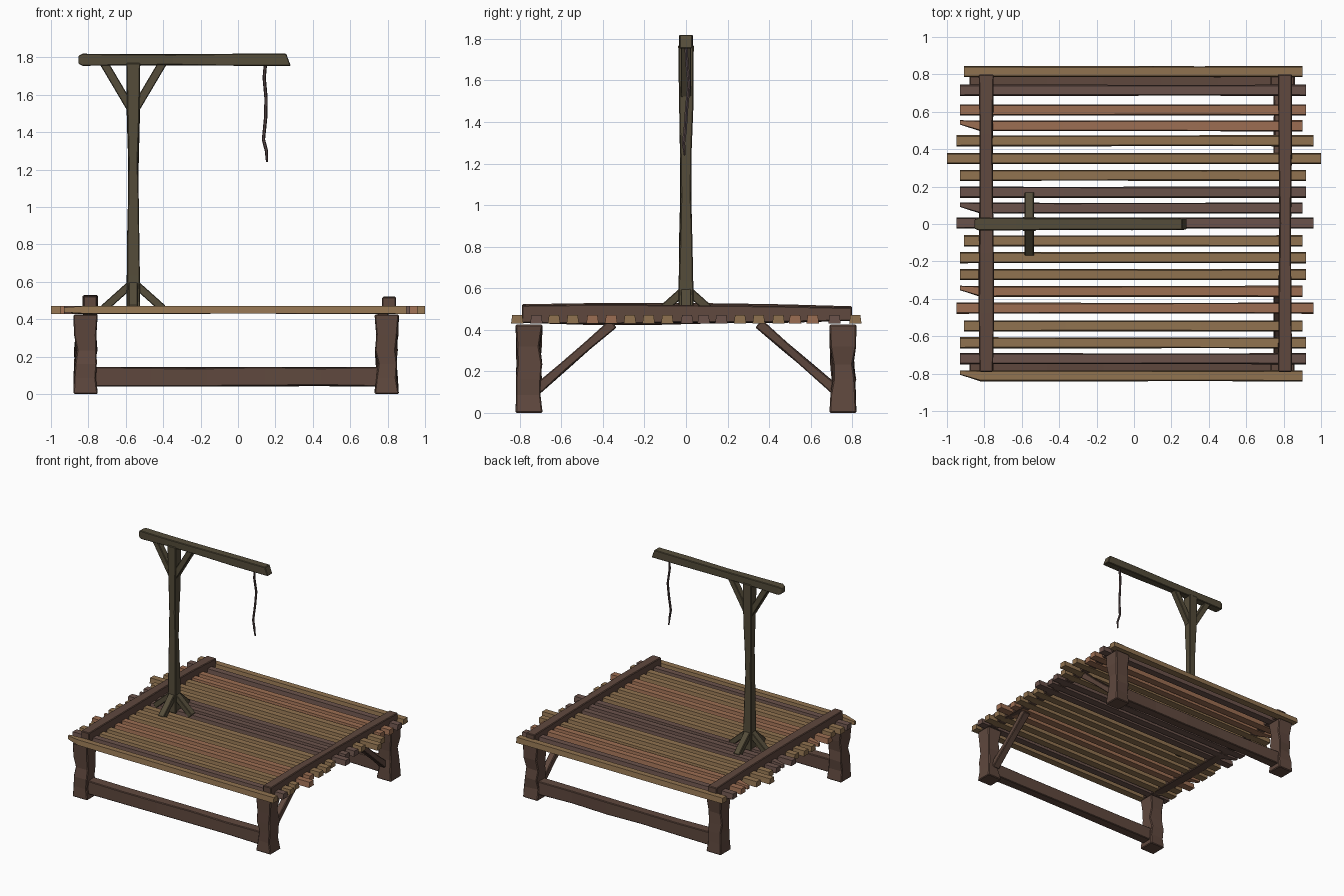
import bpy, bmesh, math, random
from mathutils import Vector

if "Cube" in bpy.data.objects:
    bpy.data.objects.remove(bpy.data.objects["Cube"])

random.seed(7)


def material(name, rgb):
    m = bpy.data.materials.new(name)
    m.diffuse_color = (*rgb, 1)
    m.use_nodes = True
    m.node_tree.nodes["Principled BSDF"].inputs["Base Color"].default_value = m.diffuse_color
    return m


DARK = material("dark_wood", (0.115, 0.065, 0.048, 1)[:3])
OLIVE = material("weathered_wood", (0.09, 0.073, 0.042))
TAN = material("tan_wood", (0.28, 0.17, 0.08))
RUST = material("orange_wood", (0.33, 0.155, 0.085))
DUSK = material("brown_wood", (0.145, 0.085, 0.07))
ROPE = material("rope", (0.09, 0.06, 0.06))


def timber(name, p0, p1, w, h, mat, stations=((0, 1, 1), (1, 1, 1)), side=None,
           hew=0.0, taper=1.0, slide=0.0, bevel=0.005):
    """Hewn beam from p0 to p1; stations are (t, width scale, height scale).
    hew insets corners at random, taper narrows the top face, slide shifts narrowed stations."""
    p0, p1 = Vector(p0), Vector(p1)
    d = (p1 - p0).normalized()
    s = Vector(side or (0, 1, 0))
    s = (s - d * s.dot(d)).normalized()
    u = s.cross(d) if s.cross(d).z >= 0 else d.cross(s)
    bm = bmesh.new()
    rings = []
    for t, sw, sh in stations:
        c = p0.lerp(p1, t) + s * (w / 2 * (1 - sw) * slide)
        ring = []
        for a, b in ((-1, -1), (1, -1), (1, 1), (-1, 1)):
            k = taper if b > 0 else 1
            inner = 0.02 < t < 0.98
            ia = random.uniform(0, hew) if inner else 0
            ib = random.uniform(0, hew) if inner else 0
            ring.append(bm.verts.new(c + s * a * k * (w / 2 * sw - ia) + u * b * (h / 2 * sh - ib)))
        rings.append(ring)
    for r, q in zip(rings, rings[1:]):
        for i in range(4):
            j = (i + 1) % 4
            bm.faces.new((r[i], r[j], q[j], q[i]))
    bm.faces.new(rings[0])
    bm.faces.new(rings[-1])
    bmesh.ops.recalc_face_normals(bm, faces=bm.faces[:])
    me = bpy.data.meshes.new(name)
    bm.to_mesh(me)
    bm.free()
    ob = bpy.data.objects.new(name, me)
    bpy.context.collection.objects.link(ob)
    me.materials.append(mat)
    if bevel:
        b = ob.modifiers.new("worn_edges", 'BEVEL')
        b.width, b.segments, b.limit_method = bevel, 1, 'ANGLE'
        b.angle_limit = math.radians(50)
    return ob


def even(n):
    return [(i / n, 1, 1) for i in range(n + 1)]


# Corner legs, with axe-cut corners
for x, sx in ((-0.815, "left"), (0.795, "right")):
    for y, sy in ((-0.755, "front"), (0.755, "back")):
        timber(f"{sy}_{sx}_leg", (x, y, 0), (x, y, 0.425), 0.13, 0.13, DARK,
               [(t, 1, 1) for t in (0, 0.2, 0.38, 0.55, 0.75, 1)], hew=0.02, bevel=0.006)

# Low rails between legs, front and back
for y, sy in ((-0.755, "front"), (0.755, "back")):
    timber(f"{sy}_rail", (-0.77, y, 0.093), (0.75, y, 0.093), 0.08, 0.105, DARK, even(5), hew=0.006)

# Diagonal braces under the right side
for k, sy in ((-1, "front"), (1, "back")):
    timber(f"{sy}_leg_brace", (0.775, k * 0.72, 0.11), (0.775, k * 0.35, 0.43), 0.06, 0.05, DARK,
           even(3), side=(1, 0, 0), hew=0.006)

# Deck planks: (y, length style, colour); style 3 has a split left end
STYLES = ((-0.91, 0.90), (-0.93, 0.92), (-0.95, 0.96), (-0.93, 0.90), (-1.0, 1.0))
PLANKS = [(0.815, 0, TAN), (0.715, 1, DUSK), (0.61, 1, RUST), (0.525, 3, RUST), (0.445, 2, TAN),
          (0.35, 4, TAN), (0.26, 1, TAN), (0.17, 1, DUSK), (0.085, 3, DUSK), (0.005, 2, DUSK),
          (-0.09, 0, TAN), (-0.18, 1, TAN), (-0.27, 1, TAN), (-0.36, 3, RUST), (-0.45, 2, RUST),
          (-0.545, 0, TAN), (-0.635, 1, TAN), (-0.72, 1, DUSK), (-0.812, 3, TAN)]
for i, (y, style, mat) in enumerate(PLANKS):
    x0, x1 = STYLES[style]
    st = [(0, 1, 1), (0.3, 1, 1), (0.7, 1, 1), (1, 1, 1)]
    if style == 3:
        st[0:1] = [(0, 0.4, 0.6), (0.06, 1, 1)]
    timber(f"plank_{i + 1}", (x0, y, 0.45), (x1, y, 0.45), 0.06, 0.042, mat, st,
           hew=0.002, taper=0.8, slide=1, bevel=0)

# Cross battens clamping the plank ends
timber("left_batten", (-0.79, -0.79, 0.478), (-0.79, 0.80, 0.478), 0.085, 0.1, DARK,
       [(0, 0.85, 0.9), (0.2, 1, 1.1), (0.4, 1, 1.12), (0.6, 0.95, 1), (0.8, 0.9, 0.9), (1, 0.95, 0.7)],
       side=(1, 0, 0), hew=0.006)
timber("right_batten", (0.808, -0.79, 0.475), (0.808, 0.80, 0.475), 0.075, 0.09, DARK,
       [(0, 1, 0.95), (0.25, 1, 1.1), (0.5, 0.9, 1), (0.75, 1, 0.9), (1, 1, 0.7)],
       side=(1, 0, 0), hew=0.006)

# Upright post, thinned in the middle
PX = -0.56
timber("post", (PX, 0, 0.45), (PX, 0, 1.77), 0.075, 0.075, OLIVE,
       [(0, 1, 1), (0.14, 1, 1), (0.3, 0.9, 0.9), (0.45, 0.8, 0.8), (0.6, 0.8, 0.8),
        (0.77, 0.97, 0.97), (1, 1, 1)], hew=0.006)

# Four foot braces and two head braces
for dx, dy, nm in ((1, 0, "right"), (-1, 0, "left"), (0, 1, "back"), (0, -1, "front")):
    timber(f"{nm}_foot_brace", (PX + dx * 0.158, dy * 0.158, 0.457), (PX + dx * 0.015, dy * 0.015, 0.585),
           0.05, 0.042, OLIVE, side=(dy, dx, 0), bevel=0.004)
    if dx:
        timber(f"{nm}_head_brace", (PX + dx * 0.16, 0, 1.775), (PX + dx * 0.015, 0, 1.53),
               0.05, 0.045, OLIVE, bevel=0.004)

# Overhead arm with a slanted right end and blunt left end
arm = timber("top_arm", (-0.852, 0, 1.787), (0.27, 0, 1.787), 0.068, 0.065, OLIVE,
             [(0, 0.75, 0.7), (0.02, 1, 1), (0.2, 1, 1), (0.45, 0.95, 0.95), (0.75, 1, 1), (1, 0.9, 1)],
             hew=0.004, bevel=0.004)
for v in arm.data.vertices:
    if v.co.x > 0.26:
        v.co.x += 0.012 if v.co.z < 1.787 else -0.012

# Crooked hanging rope
cu = bpy.data.curves.new("rope", 'CURVE')
cu.dimensions = '3D'
cu.bevel_depth, cu.bevel_resolution, cu.use_fill_caps = 0.009, 1, True
pts = [(0.147, 0, 1.77), (0.14, 0.004, 1.69), (0.15, 0.015, 1.58), (0.148, 0.004, 1.48),
       (0.136, -0.004, 1.36), (0.152, -0.012, 1.30), (0.155, -0.006, 1.24)]
sp = cu.splines.new('POLY')
sp.points.add(len(pts) - 1)
for p, c in zip(sp.points, pts):
    p.co = (*c, 1)
sp.points[-1].radius = 0.6
sp.use_smooth = False
cu.materials.append(ROPE)
bpy.context.collection.objects.link(bpy.data.objects.new("hanging_rope", cu))
